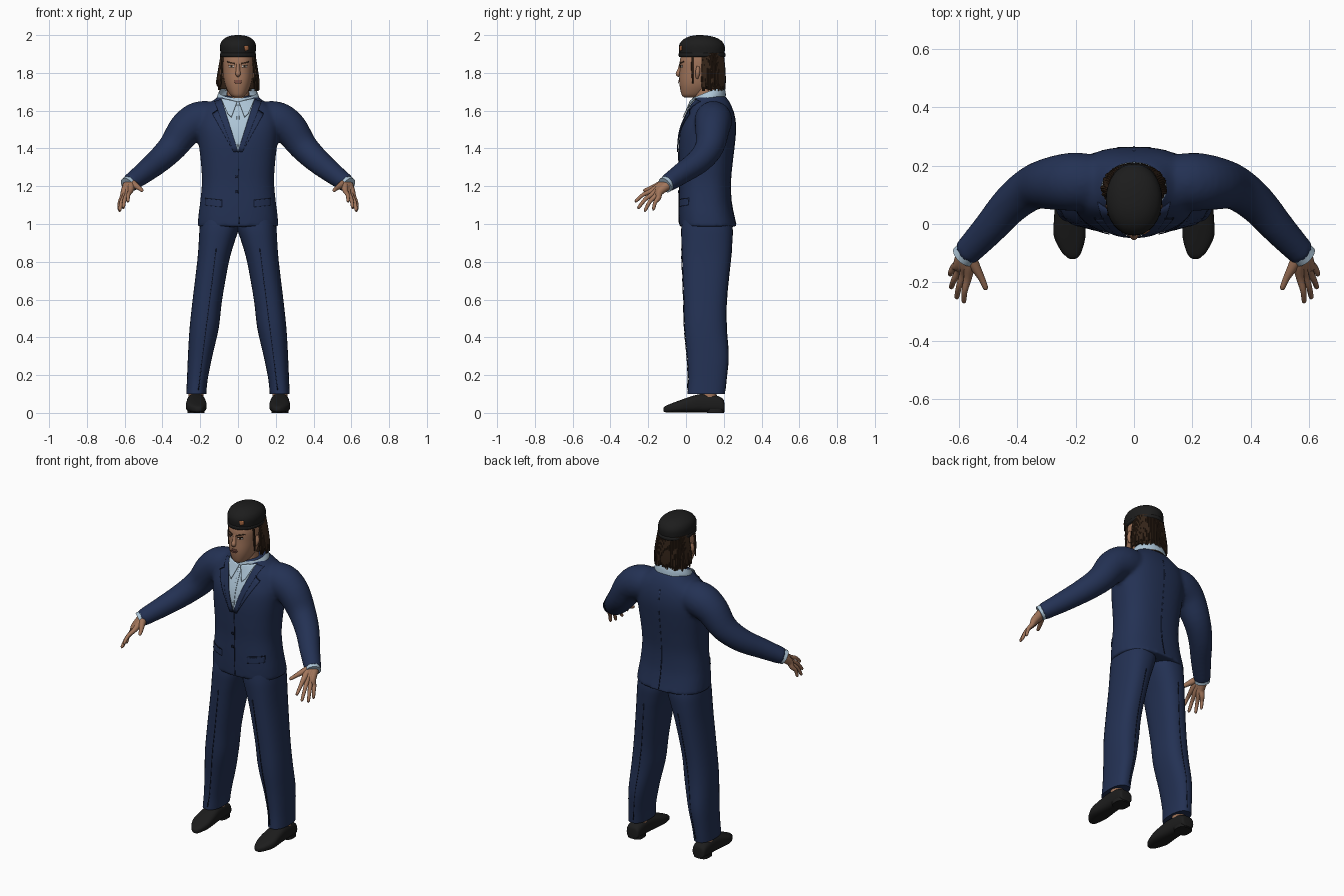
import bpy, bmesh, math, random
from mathutils import Vector
from mathutils.bvhtree import BVHTree

random.seed(4)
if "Cube" in bpy.data.objects:
    bpy.data.objects.remove(bpy.data.objects["Cube"])


def material(name, r, g, b):
    m = bpy.data.materials.new(name)
    m.use_nodes = True
    m.diffuse_color = (r, g, b, 1)
    node = m.node_tree.nodes["Principled BSDF"]
    node.inputs["Base Color"].default_value = (r, g, b, 1)
    node.inputs["Roughness"].default_value = 0.8
    return m


NAVY = material("navy cloth", 0.017, 0.031, 0.088)
SEAM = material("dark navy seam", 0.006, 0.010, 0.028)
SHIRT = material("pale blue shirt", 0.42, 0.56, 0.68)
SKIN = material("skin", 0.36, 0.18, 0.105)
HAIR = material("dark brown hair", 0.033, 0.017, 0.009)
BLACK = material("black leather and felt", 0.012, 0.012, 0.012)
LIPS = material("lips", 0.22, 0.085, 0.06)
WHITE = material("eye white", 0.55, 0.5, 0.46)
COPPER = material("copper badge", 0.42, 0.15, 0.06)


def smooth_rows(rows, k=4):
    """Catmull-Rom interpolation of any equal-length rows."""
    out = []
    for i in range(len(rows) - 1):
        a, b, c, d = (rows[max(i - 1, 0)], rows[i], rows[i + 1], rows[min(i + 2, len(rows) - 1)])
        for j in range(k):
            t = j / k
            out.append([q + 0.5 * t * (r - p + t * (2 * p - 5 * q + 4 * r - s + t * (3 * (q - r) + s - p)))
                        for p, q, r, s in zip(a, b, c, d)])
    return out + [list(rows[-1])]


def skin_rings(bm, rings, caps=True):
    vs = [[bm.verts.new(p) for p in ring] for ring in rings]
    n = len(vs[0])
    for a, b in zip(vs, vs[1:]):
        for i in range(n):
            bm.faces.new((a[i], a[(i + 1) % n], b[(i + 1) % n], b[i]))
    if caps:
        bm.faces.new(vs[0])
        bm.faces.new(vs[-1])


def loft(bm, rows, axis="z", power=2.3, n=32, tilt=0, caps=True):
    """Rows are (position, u0, u1, v0, v1); u is x, v is y (or z for axis y)."""
    rings = []
    for t, u0, u1, v0, v1 in smooth_rows(rows):
        ring = []
        for i in range(n):
            c, s = math.cos(i * math.tau / n), math.sin(i * math.tau / n)
            u = (u0 + u1) / 2 + (u1 - u0) / 2 * math.copysign(abs(c) ** (2 / power), c)
            dv = (v1 - v0) / 2 * math.copysign(abs(s) ** (2 / power), s)
            v = (v0 + v1) / 2 + dv
            ring.append((u, v, t + tilt * dv) if axis == "z" else (u, t, v))
        rings.append(ring)
    skin_rings(bm, rings, caps)


def tube(bm, rows, n=12, sign=1, k=4):
    """Rows are (x, y, z, radius)."""
    pts = smooth_rows([(sign * x, y, z, r) for x, y, z, r in rows], k)
    ref, rings = Vector((sign, 1, 0.3)), []
    for i, p in enumerate(pts):
        t = Vector(pts[min(i + 1, len(pts) - 1)][:3]) - Vector(pts[max(i - 1, 0)][:3])
        u = t.cross(ref).normalized()
        w = t.cross(u).normalized()
        rings.append([Vector(p[:3]) + p[3] * (u * math.cos(a) + w * math.sin(a))
                      for a in (j * math.tau / n for j in range(n))])
    skin_rings(bm, rings)


def finish(name, bm, mat, mirror=False, thick=0):
    bmesh.ops.recalc_face_normals(bm, faces=bm.faces)
    me = bpy.data.meshes.new(name)
    bm.to_mesh(me)
    bm.free()
    me.materials.append(mat)
    me.shade_smooth()
    me.set_sharp_from_angle(angle=math.radians(50))
    ob = bpy.data.objects.new(name, me)
    bpy.context.collection.objects.link(ob)
    if thick:
        ob.modifiers.new("thickness", "SOLIDIFY").thickness = thick
    if mirror:
        ob.modifiers.new("mirror", "MIRROR").use_clip = False
    return ob


def part(name, mat, rows, mirror=False, **kw):
    bm = bmesh.new()
    loft(bm, rows, **kw)
    return finish(name, bm, mat, mirror)


def tubes(name, mat, paths, mirror=False, **kw):
    bm = bmesh.new()
    for rows in paths:
        tube(bm, rows, **kw)
    return finish(name, bm, mat, mirror)


def patch(name, mat, target, quad, mirror=False, lift=0.004, back=False, cells=10):
    """Thin plate: an xz quad laid onto the front or back of the target."""
    me = target.data
    tree = BVHTree.FromPolygons([v.co for v in me.vertices], [p.vertices[:] for p in me.polygons])
    d = -1 if back else 1
    a, b, c, e = (Vector(q) for q in quad)
    bm, grid = bmesh.new(), []
    for i in range(cells + 1):
        row = []
        for j in range(cells + 1):
            p = a.lerp(b, j / cells).lerp(e.lerp(c, j / cells), i / cells)
            hit = tree.ray_cast(Vector((p.x, -d, p.y)), Vector((0, d, 0)))[0]
            row.append(bm.verts.new((p.x, (hit.y if hit else 0.05) - d * lift, p.y)))
        grid.append(row)
    for r, s in zip(grid, grid[1:]):
        for j in range(cells):
            bm.faces.new((r[j], r[j + 1], s[j + 1], s[j]))
    return finish(name, bm, mat, mirror, thick=0.003)


def box(x, z, w, h):
    return [(x - w, z + h), (x + w, z + h), (x + w, z - h), (x - w, z - h)]


def sym(rows):
    return [(z, -r, r, f, b) for z, r, f, b in rows]


# Jacket: torso and sleeves fused into one cloth surface
bm = bmesh.new()
loft(bm, sym([(0.985, .214, -.035, .268), (1.05, .209, -.037, .252), (1.12, .2, -.037, .24),
              (1.22, .191, -.035, .236), (1.32, .196, -.038, .245), (1.42, .207, -.038, .257),
              (1.5, .215, -.028, .264), (1.56, .212, -.005, .26), (1.61, .19, .018, .247),
              (1.65, .135, .035, .228), (1.68, .1, .05, .205)]), power=2.5, n=48)
for side in (1, -1):
    tube(bm, [(.1, .145, 1.555, .088), (.2, .145, 1.55, .1), (.275, .14, 1.505, .092), (.345, .125, 1.41, .077),
              (.42, .07, 1.335, .067), (.5, -.02, 1.27, .057), (.578, -.103, 1.212, .047)], n=24, sign=side)
jacket = finish("jacket", bm, NAVY)
mod = jacket.modifiers.new("fuse", "REMESH")
mod.mode, mod.voxel_size = "VOXEL", 0.011
mod = jacket.modifiers.new("soften", "SMOOTH")
mod.factor, mod.iterations = 0.5, 5
fused = bpy.data.meshes.new_from_object(jacket.evaluated_get(bpy.context.evaluated_depsgraph_get()))
jacket.modifiers.clear()
jacket.data = fused
fused.shade_smooth()

# Trousers and creases
legs = part("trouser_legs", NAVY, [
    (1.06, -.01, .19, -.015, .23), (.98, -.005, .203, -.025, .247), (.9, .02, .208, -.024, .245),
    (.8, .048, .216, -.02, .236), (.6, .084, .24, -.012, .216), (.45, .102, .256, -.008, .215),
    (.3, .136, .265, .006, .226), (.18, .16, .27, .012, .215), (.1, .168, .274, .008, .206)],
    mirror=True, power=2.4)
crease = [(.113, .87), (.117, .87), (.212, .12), (.208, .12)]
patch("trouser_front_creases", SEAM, legs, crease, True, .002)
patch("trouser_back_creases", SEAM, legs, crease, True, .002, back=True)

# Shoes, soles and ankles
part("shoes", BLACK, [
    (.203, .195, .25, .006, .05), (.195, .182, .263, .004, .075), (.15, .177, .268, .003, .095),
    (.08, .174, .27, .003, .1), (.02, .168, .274, .003, .085), (-.04, .166, .275, .003, .064),
    (-.09, .178, .252, .003, .045), (-.112, .19, .232, .004, .034), (-.12, .202, .22, .01, .024)],
    mirror=True, axis="y", power=2.8)
part("shoe_heels", BLACK, [(0, .178, .268, .11, .2), (.02, .178, .268, .11, .2)], mirror=True, power=3)
tubes("ankles", SKIN, [[(.222, .125, .06, .042), (.222, .12, .16, .038)]], mirror=True)

# Shirt front, collar and cuffs
patch("shirt_front", SHIRT, jacket, [(-.092, 1.658), (.092, 1.658), (.002, 1.39), (-.002, 1.39)], lift=.004)
collar = part("shirt_collar", SHIRT, sym([(1.64, .115, .022, .212), (1.67, .112, .026, .208), (1.7, .1, .034, .198)]),
              tilt=.4, power=2, caps=False)
patch("collar_wings", SHIRT, jacket, [(.004, 1.648), (.092, 1.668), (.055, 1.585), (.035, 1.565)], True, .016)
patch("shirt_placket", SHIRT, jacket, [(-.008, 1.63), (.008, 1.63), (.004, 1.41), (-.004, 1.41)], lift=.008)
tubes("shirt_cuffs", SHIRT, [[(.565, -.09, 1.222, .042), (.586, -.112, 1.205, .043)]], mirror=True, n=20)

# Lapels, front edge, pockets, buttons and back vent
patch("lapels", NAVY, jacket, [(.088, 1.662), (.125, 1.65), (.022, 1.38), (.0, 1.385)], True, .009)
patch("lapel_points", NAVY, jacket, [(.085, 1.62), (.137, 1.585), (.022, 1.38), (.0, 1.385)], True, .008)
patch("lapel_notches", SEAM, jacket, [(.106, 1.609), (.136, 1.589), (.135, 1.584), (.105, 1.604)], True, .011)
patch("front_edge_seam", SEAM, jacket, [(-.001, 1.385), (.003, 1.385), (.007, 1.0), (.003, 1.0)], lift=.003)
patch("pocket_flaps", NAVY, jacket, [(.085, 1.125), (.175, 1.135), (.175, 1.1), (.085, 1.09)], True, .006)
patch("pocket_seams", SEAM, jacket, [(.085, 1.13), (.175, 1.14), (.175, 1.135), (.085, 1.125)], True, .006)
for i, z in enumerate((1.25, 1.17)):
    patch("jacket_button_%d" % (i + 1), SEAM, jacket, box(-.006, z, .007, .007), lift=.007, cells=3)
patch("back_vent", SEAM, jacket, box(0, 1.06, .002, .06), lift=.003, back=True)
patch("back_seam", NAVY, jacket, box(0, 1.36, .003, .24), lift=.002, back=True)

# Hands: fingers fan out from the wrist so their roots form the palm
tips = [(.583, -.264, 1.122), (.607, -.25, 1.088), (.626, -.216, 1.073), (.63, -.172, 1.08)]
fingers = []
for i, (x, y, z) in enumerate(tips):
    f = i / 3
    knuckle = Vector((.57 + .044 * f, -.186 + .04 * f, 1.173 - .035 * f))
    mid = knuckle.lerp(Vector((x, y, z)), .5) + Vector((.004, -.004, .006))
    fingers.append([(.566 + .018 * f, -.098, 1.218 - .012 * f, .026), (.565 + .035 * f, -.14, 1.2 - .03 * f, .021),
                    (*knuckle, .014), (*mid, .0105), (x, y, z, .008), (x + .001, y - .005, z - .004, .002)])
fingers.append([(.566, -.105, 1.218, .024), (.545, -.145, 1.205, .018), (.523, -.185, 1.19, .012),
                (.509, -.218, 1.178, .009), (.506, -.226, 1.175, .002)])
tubes("hands", SKIN, fingers, mirror=True)

# Head, neck, nose and ears
head = part("head", SKIN, sym([
    (1.67, .02, -.008, .06), (1.682, .04, -.022, .09), (1.72, .062, -.032, .14), (1.76, .074, -.036, .17),
    (1.81, .08, -.034, .18), (1.87, .083, -.032, .19), (1.92, .072, -.015, .175)]))
tubes("neck", SKIN, [[(0, .11, 1.6, .068), (0, .1, 1.68, .06), (0, .1, 1.76, .06)]], n=24)
tubes("nose", SKIN, [[(0, -.026, 1.85, .009), (0, -.034, 1.815, .011), (0, -.041, 1.794, .014), (0, -.034, 1.782, .006)]])
tubes("ears", SKIN, [[(.08, .058, 1.77, .006), (.086, .062, 1.8, .013), (.085, .064, 1.835, .008)]], mirror=True)

# Painted face
patch("eyes", WHITE, head, box(.034, 1.834, .013, .005), True, .002, cells=4)
patch("irises", HAIR, head, box(.034, 1.834, .005, .005), True, .004, cells=3)
patch("upper_lids", HAIR, head, box(.034, 1.84, .015, .002), True, .004, cells=4)
patch("eyebrows", HAIR, head, [(.016, 1.853), (.056, 1.862), (.058, 1.856), (.016, 1.845)], True, .003)
patch("mouth", LIPS, head, [(-.014, 1.763), (.014, 1.763), (.022, 1.752), (-.022, 1.752)], lift=.004)
patch("lower_lip", LIPS, head, [(-.022, 1.752), (.022, 1.752), (.012, 1.743), (-.012, 1.743)], lift=.005)

# Hair: an inner mass with strands hanging around the sides and back
part("hair_mass", HAIR, sym([(1.715, .1, .085, .2), (1.76, .102, .078, .202), (1.82, .096, .072, .198),
                             (1.9, .086, .07, .192)]), power=2.2)
strands = []
for i in range(44):
    a = math.radians(-28 + 236 * i / 43)
    c, s = math.cos(a), math.sin(a)
    flare, end = random.uniform(.1, .108), random.uniform(1.7, 1.735)
    strands.append([(.083 * c, .12 + .072 * s, 1.905, .008), (.096 * c, .125 + .075 * s, 1.83, .008),
                    (flare * c, .125 + .078 * s, 1.76, .0085), ((flare + .003) * c, .126 + .078 * s, end, .004)])
for side in (1, -1):
    strands.append([(side * .08, .035, 1.9, .006), (side * .086, .034, 1.82, .007), (side * .088, .036, 1.745, .003)])
tubes("hair_strands", HAIR, strands, n=6, k=2)

# Cap with band and badge
cap = part("cap", BLACK, sym([
    (1.892, .092, -.033, .2), (1.915, .094, -.037, .205), (1.945, .095, -.037, .204), (1.97, .085, -.022, .187),
    (1.988, .062, .005, .155), (1.997, .036, .035, .115), (2.0, .008, .06, .08)]), power=2.1)
part("cap_band", BLACK, sym([(1.885, .092, -.036, .205), (1.89, .096, -.039, .209), (1.9, .096, -.039, .209),
                             (1.905, .092, -.036, .205)]), power=2.1)
patch("cap_badge", COPPER, cap, [(.033, 1.942), (.055, 1.944), (.055, 1.922), (.038, 1.915)], lift=.005, cells=4)
